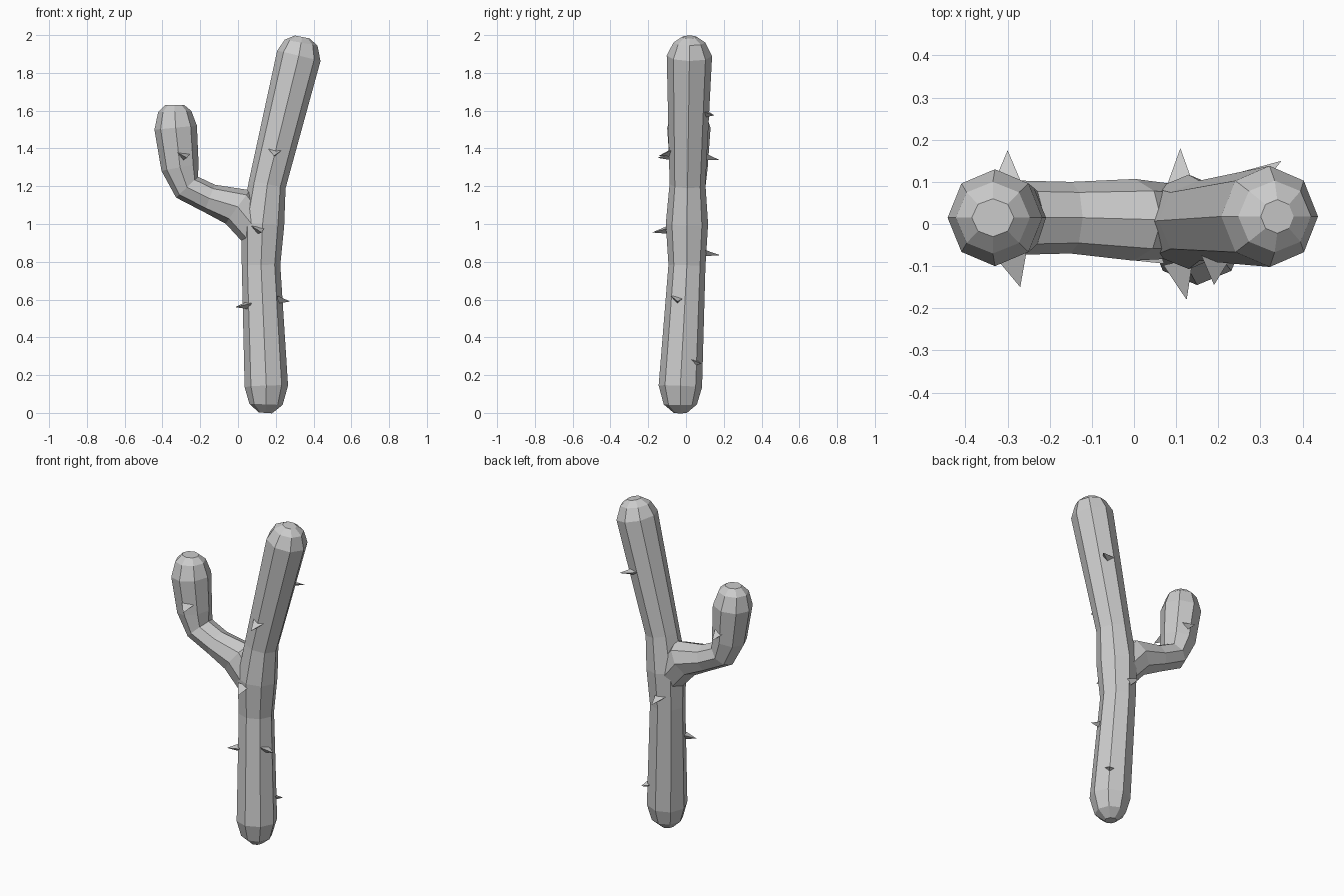
import bpy, bmesh, math
from mathutils import Vector

if "Cube" in bpy.data.objects:
    bpy.data.objects.remove(bpy.data.objects["Cube"])

SIDES = 8


def add_object(name, bm):
    bmesh.ops.recalc_face_normals(bm, faces=bm.faces[:])
    mesh = bpy.data.meshes.new(name)
    bm.to_mesh(mesh)
    bm.free()
    ob = bpy.data.objects.new(name, mesh)
    bpy.context.collection.objects.link(ob)
    return ob


def limb(name, stations):
    """Faceted tube through stations (x, y, z, in-plane radius, y radius)."""
    bm = bmesh.new()
    pts = [Vector(s[:3]) for s in stations]
    rings = []
    for i, (p, s) in enumerate(zip(pts, stations)):
        t = (pts[min(i + 1, len(pts) - 1)] - pts[max(i - 1, 0)]).normalized()
        u = Vector((0, 1, 0)).cross(t).normalized()
        v = t.cross(u)
        ring = []
        for k in range(SIDES):
            a = 2 * math.pi * k / SIDES
            ring.append(bm.verts.new(p + u * s[3] * math.cos(a) + v * s[4] * math.sin(a)))
        rings.append(ring)
    for a, b in zip(rings, rings[1:]):
        for k in range(SIDES):
            n = (k + 1) % SIDES
            bm.faces.new((a[k], a[n], b[n], b[k]))
    bm.faces.new(rings[0])
    bm.faces.new(rings[-1])
    return add_object(name, bm)


# Trunk: upright lower half, leaning upper half, rounded ends
trunk = limb("cactus_body", [
    (0.145, -0.03, 0.00, 0.035, 0.035),
    (0.148, -0.03, 0.045, 0.088, 0.088),
    (0.150, -0.03, 0.14, 0.115, 0.115),
    (0.122, 0.005, 0.78, 0.102, 0.098),
    (0.130, 0.005, 1.00, 0.115, 0.112),
    (0.155, 0.008, 1.21, 0.099, 0.095),
    (0.322, 0.018, 1.89, 0.118, 0.120),
    (0.334, 0.018, 1.96, 0.088, 0.085),
    (0.340, 0.018, 1.99, 0.040, 0.040),
])

# Side arm: flares out of the trunk, then bends upward
arm = limb("arm", [
    (0.130, 0.005, 0.93, 0.095, 0.085),
    (0.000, 0.010, 1.09, 0.110, 0.097),
    (-0.150, 0.015, 1.135, 0.078, 0.085),
    (-0.270, 0.015, 1.195, 0.080, 0.088),
    (-0.307, 0.015, 1.30, 0.100, 0.100),
    (-0.330, 0.015, 1.51, 0.113, 0.115),
    (-0.335, 0.015, 1.595, 0.088, 0.085),
    (-0.335, 0.015, 1.63, 0.050, 0.045),
])

# Fuse arm into trunk
mod = trunk.modifiers.new("fuse", 'BOOLEAN')
mod.operation = 'UNION'
mod.solver = 'EXACT'
mod.object = arm
bpy.context.view_layer.objects.active = trunk
bpy.ops.object.modifier_apply(modifier=mod.name)
bpy.data.objects.remove(arm, do_unlink=True)

# Thorns: flattened three-sided spikes (base point, tip)
THORNS = [
    ((-0.29, -0.075, 1.36), (-0.27, -0.15, 1.35)),
    ((0.195, -0.075, 1.38), (0.19, -0.145, 1.36)),
    ((0.105, -0.09, 0.97), (0.125, -0.18, 0.955)),
    ((0.21, -0.045, 0.60), (0.275, -0.045, 0.59)),
    ((0.06, -0.06, 0.57), (-0.015, -0.085, 0.56)),
    ((-0.30, 0.09, 1.36), (-0.30, 0.175, 1.34)),
    ((0.26, 0.09, 1.585), (0.35, 0.15, 1.575)),
    ((0.11, 0.08, 0.85), (0.11, 0.18, 0.835)),
    ((0.205, 0.035, 0.27), (0.25, 0.082, 0.26)),
]
for i, (base, tip) in enumerate(THORNS, 1):
    base, tip = Vector(base), Vector(tip)
    side = (tip - base).cross(Vector((0, 0, 1))).normalized()
    bm = bmesh.new()
    tri = [bm.verts.new(base + side * sx + Vector((0, 0, dz)))
           for sx, dz in ((-0.036, 0.01), (0.036, 0.02), (0.0, -0.022))]
    top = bm.verts.new(tip)
    bm.faces.new(tri)
    for k in range(3):
        bm.faces.new((tri[k], tri[(k + 1) % 3], top))
    add_object(f"thorn_{i}", bm)
